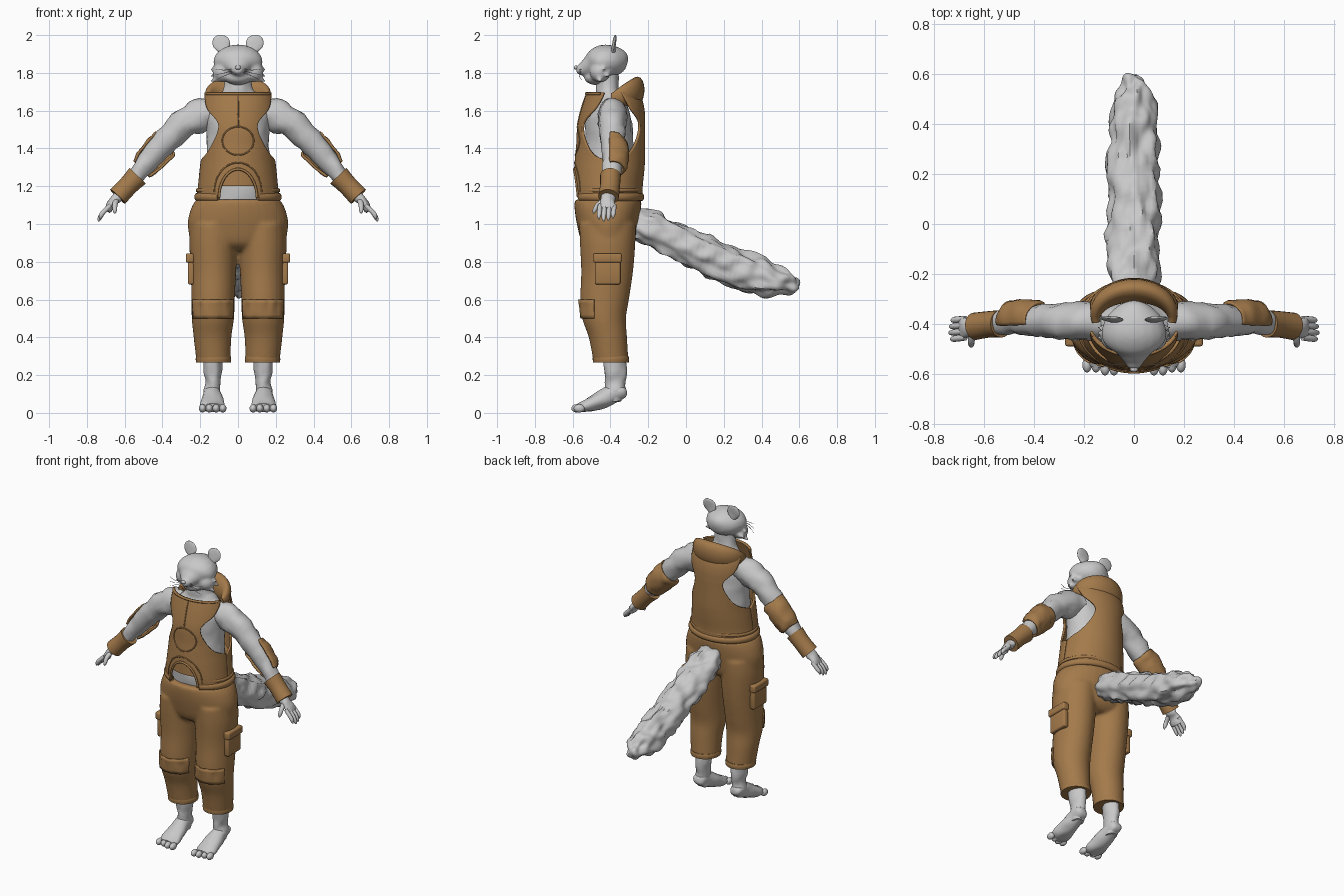
import bpy, math
from mathutils import Vector, noise

cube = bpy.data.objects.get("Cube")
if cube:
    bpy.data.objects.remove(cube, do_unlink=True)


def material(name, rgb):
    m = bpy.data.materials.new(name)
    m.use_nodes = True
    m.diffuse_color = (*rgb, 1)
    m.node_tree.nodes["Principled BSDF"].inputs["Base Color"].default_value = (*rgb, 1)
    return m


FUR = material("grey fur", (0.58, 0.58, 0.58))
CLOTH = material("brown cloth", (0.37, 0.195, 0.07))
TAU = 2 * math.pi


def spline(rows, k):
    """Catmull-Rom resampling of rows of numbers."""
    out = []
    for i in range(len(rows) - 1):
        a, b, c, d = (rows[max(i - 1, 0)], rows[i], rows[i + 1], rows[min(i + 2, len(rows) - 1)])
        for s in range(k):
            t = s / k
            out.append([q + t / 2 * (r - p + t * (2 * p - 5 * q + 4 * r - s4 + t * (3 * (q - r) + s4 - p)))
                        for p, q, r, s4 in zip(a, b, c, d)])
    return out + [list(rows[-1])]


def surface(name, rings, mat, closed=True, mirror=False, rough=0, thick=0):
    """Skin a list of rings; closed rings also get end caps."""
    n = len(rings[0])
    verts = [Vector(p) for r in rings for p in r]
    faces = []
    for j in range(len(rings) - 1):
        for i in range(n if closed else n - 1):
            k = (i + 1) % n
            faces.append((j * n + i, j * n + k, j * n + n + k, j * n + n + i))
    if closed:
        faces += [tuple(reversed(range(n))), tuple(range(len(verts) - n, len(verts)))]
    me = bpy.data.meshes.new(name)
    me.from_pydata(verts, [], faces)
    me.materials.append(mat)
    if rough:
        normals = [v.normal.copy() for v in me.vertices]
        for v, nv in zip(me.vertices, normals):
            v.co += nv * rough * noise.noise(Vector((v.co.x * 28, v.co.y * 11, v.co.z * 20)))
    me.shade_smooth()
    me.set_sharp_from_angle(angle=math.radians(50))
    ob = bpy.data.objects.new(name, me)
    bpy.context.collection.objects.link(ob)
    if mirror:
        ob.modifiers.new("Mirror", "MIRROR").merge_threshold = 0.002
    if thick:
        mod = ob.modifiers.new("Solidify", "SOLIDIFY")
        mod.thickness, mod.offset = thick, 0
    return ob


def tube(name, rows, mat, side=(0, 1, 0), k=4, n=20, arc=None, **kw):
    """Rows of x, y, z, radius along side, radius across it."""
    rows = spline(rows, k)
    pts = [Vector(r[:3]) for r in rows]
    lo, hi = arc or (0, TAU)
    rings = []
    for i, r in enumerate(rows):
        t = (pts[min(i + 1, len(pts) - 1)] - pts[max(i - 1, 0)]).normalized()
        u = Vector(side)
        u = (u - t * u.dot(t)).normalized()
        v = t.cross(u)
        angles = [lo + (hi - lo) * s / (n - 1 if arc else n) for s in range(n)]
        rings.append([pts[i] + u * r[3] * math.cos(a) + v * r[4] * math.sin(a) for a in angles])
    return surface(name, rings, mat, closed=not arc, **kw)


def stack(name, rows, mat, k=4, n=32, arc=None, grow=0, **kw):
    """Level rings: z, centre x, half width, front y, back y."""
    lo, hi = arc or (0, TAU)
    rings = []
    for z, cx, rx, yf, yb in spline(rows, k):
        angles = [lo + (hi - lo) * s / (n - 1 if arc else n) for s in range(n)]
        rings.append([(cx + (rx + grow) * math.cos(a),
                       (yf + yb) / 2 + ((yb - yf) / 2 + grow) * math.sin(a), z) for a in angles])
    return surface(name, rings, mat, closed=not arc, **kw)


def ball(name, c, r, mat, mirror=False):
    rings = [[(c[0] + r[0] * math.sin(p) * math.cos(TAU * i / 20),
               c[1] + r[1] * math.sin(p) * math.sin(TAU * i / 20),
               c[2] - r[2] * math.cos(p)) for i in range(20)]
             for p in [0.02 + (math.pi - 0.04) * j / 12 for j in range(13)]]
    return surface(name, rings, mat, mirror=mirror)


def merge(obs, voxel, smooth):
    """Blend mirrored parts into one skin."""
    bpy.ops.object.select_all(action="DESELECT")
    for o in obs:
        o.select_set(True)
    bpy.context.view_layer.objects.active = obs[0]
    bpy.ops.object.join()
    ob = obs[0]
    if not ob.modifiers:
        ob.modifiers.new("Mirror", "MIRROR").use_mirror_merge = False
    rm = ob.modifiers.new("Remesh", "REMESH")
    rm.mode, rm.voxel_size, rm.use_smooth_shade = "VOXEL", voxel, True
    sm = ob.modifiers.new("Smooth", "SMOOTH")
    sm.factor, sm.iterations = 0.5, smooth
    return ob


# Torso and neck
stack("torso", [(1.0, 0, .18, -.53, -.28), (1.18, 0, .175, -.56, -.28), (1.3, 0, .17, -.545, -.28),
                (1.45, 0, .165, -.535, -.28), (1.55, 0, .17, -.53, -.29), (1.62, 0, .17, -.5, -.31),
                (1.68, 0, .11, -.475, -.33), (1.72, 0, .075, -.475, -.355), (1.82, 0, .07, -.47, -.36)],
      FUR, rough=.008)

# Head: skull with muzzle, cheeks and cheek tufts
head = [tube("head", [(0, -.307, 1.87, .015, .015), (0, -.325, 1.87, .06, .05), (0, -.37, 1.865, .108, .078),
                      (0, -.43, 1.86, .13, .09), (0, -.475, 1.85, .12, .08), (0, -.51, 1.835, .075, .056),
                      (0, -.55, 1.82, .042, .036), (0, -.58, 1.82, .022, .02)], FUR, side=(1, 0, 0)),
        ball("cheek", (.075, -.455, 1.805), (.06, .055, .055), FUR),
        ball("jaw", (0, -.47, 1.775), (.07, .07, .04), FUR)]
for dy, z in ((0, 1.825), (.02, 1.79), (-.02, 1.765)):
    head.append(tube("tuft", [(.09, -.44 + dy, z + .01, .028, .024), (.15, -.435 + dy, z - .01, .004, .004)],
                     FUR, k=2, n=8))
merge(head, .009, 4)
ball("nose", (0, -.582, 1.828), (.016, .012, .011), FUR)
ball("eyes", (.05, -.498, 1.873), (.02, .014, .011), FUR, mirror=True)
tube("brows", [(.02, -.5, 1.882, .01, .004), (.05, -.497, 1.893, .012, .006), (.08, -.478, 1.888, .01, .004)],
     FUR, n=8, mirror=True)
for i in range(3):
    tube("whiskers", [(.025, -.555, 1.82 - i * .008, .0015, .0015),
                      (.075, -.565, 1.815 - i * .016, .0015, .0015),
                      (.12, -.55, 1.82 - i * .03, .0008, .0008)], FUR, n=5, mirror=True)
tube("ears", [(.075, -.385, 1.915, .012, .026), (.084, -.382, 1.945, .01, .044), (.094, -.378, 1.97, .009, .044),
              (.1, -.375, 1.99, .007, .03), (.102, -.374, 2.0, .003, .008)], FUR, mirror=True)

# Arms and hands
tube("arms", [(.12, -.39, 1.6, .07, .06), (.2, -.39, 1.575, .075, .09), (.3, -.39, 1.52, .07, .075),
              (.4, -.39, 1.42, .06, .068), (.48, -.39, 1.33, .052, .056), (.56, -.4, 1.23, .045, .043),
              (.62, -.41, 1.16, .033, .03), (.66, -.415, 1.12, .042, .024), (.695, -.418, 1.075, .04, .017)],
     FUR, rough=.012, mirror=True)
for i in range(4):
    y = -.455 + i * .025
    tip = .012 * abs(i - 1.3)
    tube("fingers", [(.675, y, 1.1, .012, .012), (.715, y - .004, 1.06, .013, .013),
                     (.735 - tip / 2, y - .006, 1.025 + tip, .01, .011),
                     (.74 - tip / 2, y - .006, 1.01 + tip, .003, .003)], FUR, n=10, mirror=True)
tube("thumbs", [(.645, -.435, 1.125, .016, .014), (.652, -.468, 1.1, .014, .013),
                (.652, -.485, 1.07, .011, .011), (.652, -.488, 1.055, .003, .003)],
     FUR, side=(1, 0, 0), n=10, mirror=True)

# Wrist cuffs and elbow pads
tube("wrist_cuffs", [(.532, -.4, 1.255, .055, .06), (.58, -.402, 1.205, .053, .053),
                     (.637, -.41, 1.145, .055, .055)], CLOTH, mirror=True)
tube("elbow_pads", [(.385, -.385, 1.43, .06, .072), (.4, -.385, 1.415, .072, .078), (.45, -.385, 1.36, .08, .074),
                    (.5, -.388, 1.305, .068, .064), (.512, -.388, 1.292, .056, .058)],
     CLOTH, arc=(-1.85, 1.85), mirror=True, rough=.012, thick=.012)

# Vest: z, half width, front y, back y, panel half width
vest = spline([(1.14, .215, -.585, -.235, .215), (1.2, .206, -.59, -.235, .206), (1.28, .198, -.587, -.227, .198),
               (1.335, .192, -.583, -.223, .191), (1.37, .19, -.58, -.222, .165), (1.42, .19, -.575, -.222, .135),
               (1.49, .192, -.572, -.222, .105), (1.54, .194, -.565, -.222, .107), (1.6, .195, -.55, -.225, .155),
               (1.65, .19, -.535, -.235, .17), (1.695, .182, -.52, -.255, .172)], 8)


def arch(z):
    return .1 * math.sqrt(max(0, 1 - ((z - 1.14) / .15) ** 2))


def panel(name, sign, cut):
    rings = []
    for z, rx, yf, yb, w in vest:
        hi = math.asin(min(1, w / rx))
        lo = math.asin(arch(z) / rx) if cut else 0
        ring = [lo + (hi - lo) * i / 16 for i in range(17)]
        rings.append([(rx * math.sin(a), (yf + yb) / 2 + sign * (yb - yf) / 2 * math.cos(a), z) for a in ring])
    return surface(name, rings, CLOTH, closed=False, mirror=True, thick=.012)


panel("vest_front", -1, True)
panel("vest_back", 1, False)
stack("vest_lining", [(1.2, 0, .19, -.572, -.25), (1.32, 0, .18, -.568, -.25)], CLOTH, k=2)


def front(x, z):
    """Point on the vest front."""
    _, rx, yf, yb, _ = min(vest, key=lambda r: abs(r[0] - z))
    return (x, (yf + yb) / 2 - (yb - yf) / 2 * math.sqrt(1 - (x / rx) ** 2) - .006, z)


def piping(name, flat, r=.004):
    tube(name, [(*front(x, z), r, r) for x, z in flat], CLOTH, side=(.1, 1, .1), k=1, n=8)


piping("chest_patch_seam", [(.083 * math.sin(a), 1.44 + .075 * math.cos(a)) for a in
                            [TAU * i / 32 for i in range(33)]])
piping("arch_trim", [(.125 * math.cos(a), 1.17 + .155 * math.sin(a)) for a in
                     [math.pi * i / 24 for i in range(25)]])
piping("arch_edge", [(.1 * math.cos(a), 1.14 + .15 * math.sin(a)) for a in
                     [math.pi * i / 24 for i in range(25)]], .007)
piping("centre_seam", [(0, 1.52 + i * .02) for i in range(9)])
piping("collar_edge", [(-.165 + i * .33 / 16, 1.69) for i in range(17)], .008)

# Rolled hem, open at the front, and a thin band above it
for name, z, r, gap in (("vest_hem", 1.143, .022, .5), ("vest_hem_band", 1.178, .01, .55)):
    path = [gap + (TAU - 2 * gap) * i / 48 for i in range(49)]
    tube(name, [(.217 * math.sin(a), -.408 - .172 * math.cos(a), z, r, r * .7) for a in path],
         CLOTH, side=(0, 0, 1), k=1, n=10)

# Folded hood behind the neck
hood = []
for i in range(25):
    a = math.radians(-100 + 200 * i / 24)
    f = max(.1, math.cos(a * .88))
    hood.append((.155 * math.sin(a), -.375 + .108 * math.cos(a), 1.665 + .03 * f, .018 + .068 * f, .012 + .034 * f))
tube("hood", hood, CLOTH, side=(0, .15, 1), k=1)

# Trousers: pelvis and legs blended together
leg = [(.27, .13, .09, -.49, -.305), (.4, .135, .1, -.515, -.312), (.5, .133, .112, -.55, -.318),
       (.6, .132, .115, -.56, -.302), (.75, .13, .12, -.555, -.28), (.9, .13, .128, -.562, -.268),
       (1.0, .125, .125, -.565, -.265)]
pelvis = [(.86, 0, .17, -.5, -.31), (.9, 0, .245, -.55, -.27), (1.0, 0, .266, -.578, -.25),
          (1.08, 0, .25, -.59, -.238), (1.13, 0, .222, -.59, -.235)]
merge([stack("trousers", leg, CLOTH), stack("pelvis", pelvis, CLOTH)], .011, 5)
stack("knee_patches", leg[2:4], CLOTH, arc=(math.pi * 1.14, math.pi * 1.86), grow=.004, rough=.008,
      mirror=True, thick=.008)
stack("trouser_cuffs", [(.268, .13, .092, -.492, -.303), (.285, .13, .094, -.494, -.301),
                        (.3, .13, .091, -.493, -.304)], CLOTH, mirror=True)

# Cargo pockets with flaps
for name, x, z, sx, sz, sy in (("pockets", .248, .745, .036, .13, .135), ("pocket_flaps", .254, .82, .044, .05, .15)):
    bpy.ops.mesh.primitive_cube_add(size=1)
    ob = bpy.context.object
    ob.name = name
    for v in ob.data.vertices:
        v.co = Vector((x + v.co.x * sx, -.415 + v.co.y * sy, z + v.co.z * sz))
    ob.data.materials.append(CLOTH)
    ob.modifiers.new("Mirror", "MIRROR")
    bev = ob.modifiers.new("Bevel", "BEVEL")
    bev.width, bev.segments = .01, 3
    bpy.ops.object.shade_smooth()

# Shins, feet and toes
stack("shins", [(.06, .135, .035, -.41, -.34), (.1, .135, .045, -.43, -.322), (.16, .133, .042, -.428, -.322),
                (.23, .132, .047, -.435, -.32), (.33, .132, .055, -.445, -.325)], FUR, rough=.01, mirror=True)
tube("feet", [(.135, -.315, .115, .02, .02), (.135, -.335, .11, .042, .038), (.135, -.4, .095, .048, .05),
              (.135, -.47, .058, .058, .046), (.134, -.53, .036, .066, .033), (.133, -.57, .028, .05, .022)],
     FUR, side=(1, 0, 0), rough=.008, mirror=True)
for i in range(4):
    ball("toes", (.08 + i * .036, -.565 - .012 * (i in (0, 1)), .024), (.019, .03, .022), FUR, mirror=True)

# Bushy tail
tube("tail", [(0, -.29, 1.0, .085, .08), (0, -.22, .985, .1, .09), (0, -.1, .93, .104, .088), (0, .1, .835, .104, .094),
              (0, .3, .75, .1, .098), (0, .42, .71, .095, .092), (0, .5, .695, .078, .07),
              (0, .57, .678, .04, .04), (0, .6, .67, .012, .014)],
     FUR, side=(1, 0, 0), k=9, n=44, rough=.03)
